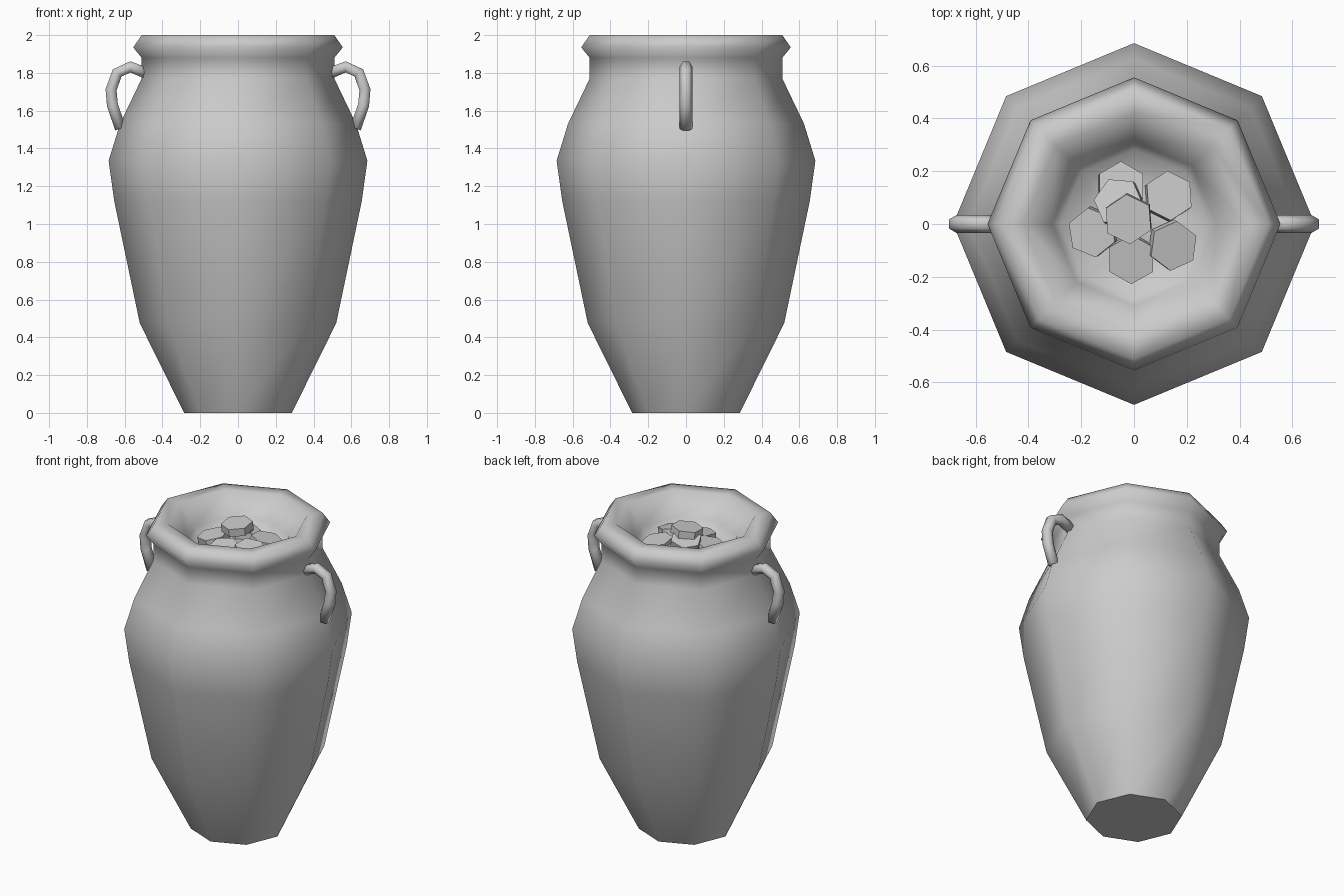
import bpy, bmesh, math
from mathutils import Vector

if "Cube" in bpy.data.objects:
    bpy.data.objects.remove(bpy.data.objects["Cube"])


def finish(name, bm, smooth):
    bmesh.ops.recalc_face_normals(bm, faces=bm.faces)
    me = bpy.data.meshes.new(name)
    bm.to_mesh(me)
    bm.free()
    for p in me.polygons:
        p.use_smooth = smooth
    ob = bpy.data.objects.new(name, me)
    bpy.context.collection.objects.link(ob)
    return ob


def bridge(bm, a, b):
    n = len(a)
    for i in range(n):
        bm.faces.new((a[i], a[(i + 1) % n], b[(i + 1) % n], b[i]))


def lathe(name, profile, sides=8):
    bm = bmesh.new()
    rings = [[bm.verts.new((r * math.cos(math.tau * i / sides),
                            r * math.sin(math.tau * i / sides), z))
              for i in range(sides)] for r, z in profile]
    for a, b in zip(rings, rings[1:]):
        bridge(bm, a, b)
    bm.faces.new(rings[0])
    bm.faces.new(rings[-1])
    ob = finish(name, bm, True)
    # keep only the foot edge crisp
    for e in ob.data.edges:
        if all(ob.data.vertices[v].co.z < 0.001 for v in e.vertices):
            e.use_edge_sharp = True
    return ob


def handle(name, side, path, radius=0.034, sides=6):
    bm = bmesh.new()
    pts = [Vector((side * x, 0, z)) for x, z in path]
    rings = []
    for i, p in enumerate(pts):
        t = (pts[min(i + 1, len(pts) - 1)] - pts[max(i - 1, 0)]).normalized()
        u = Vector((0, 1, 0))
        v = t.cross(u)
        rings.append([bm.verts.new(p + radius * (u * math.cos(math.tau * k / sides)
                                                 + v * math.sin(math.tau * k / sides)))
                      for k in range(sides)])
    for a, b in zip(rings, rings[1:]):
        bridge(bm, a, b)
    bm.faces.new(rings[0])
    bm.faces.new(rings[-1])
    return finish(name, bm, True)


# jar: outer wall, rolled rim, shallow inside with a filled floor
lathe("jar_body", [(0.285, 0), (0.52, 0.475), (0.655, 1.12), (0.685, 1.335),
                   (0.625, 1.53), (0.51, 1.77), (0.51, 1.88), (0.555, 1.935),
                   (0.51, 2.0), (0.42, 2.0), (0.31, 1.87), (0.28, 1.81),
                   (0.08, 1.84)])

# two ear handles
ear = [(0.49, 1.80), (0.57, 1.832), (0.64, 1.80), (0.672, 1.71),
       (0.665, 1.63), (0.622, 1.505)]
for side, label in ((1, "right"), (-1, "left")):
    handle("handle_" + label, side, ear)

# pile of six-sided coins: x, y, z, tilt x, tilt y, turn (degrees)
coins = [(-0.05, 0.14, 1.85, -8, 4, 0), (0.13, 0.105, 1.85, -6, 8, 3),
         (-0.155, -0.03, 1.85, 4, -12, 8), (-0.01, -0.13, 1.85, 10, 0, 0),
         (0.145, -0.08, 1.86, 6, 14, -6), (-0.055, 0.08, 1.90, -14, -6, 25),
         (-0.02, 0.02, 1.94, 5, -4, 4)]
for n, (x, y, z, tx, ty, tz) in enumerate(coins):
    bpy.ops.mesh.primitive_cylinder_add(
        vertices=6, radius=0.095, depth=0.05, location=(x, y, z),
        rotation=[math.radians(a) for a in (tx, ty, tz)])
    bpy.context.object.name = "coin_%d" % (n + 1)
